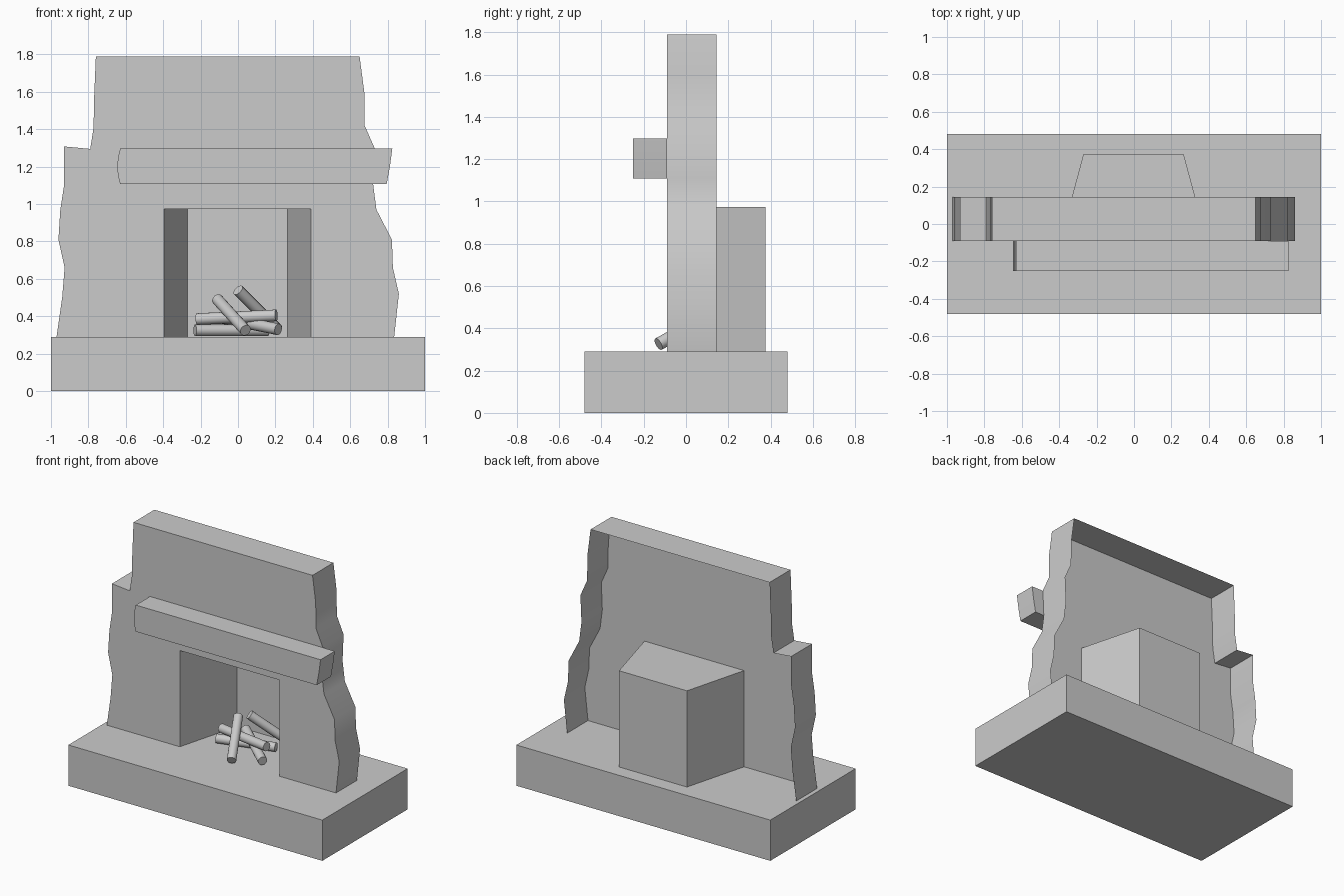
import bpy
from mathutils import Vector

if "Cube" in bpy.data.objects:
    bpy.data.objects.remove(bpy.data.objects["Cube"])

FRONT, BACK = -0.09, 0.145       # depth of the chimney shell
FLOOR, LINTEL = 0.29, 0.975      # bottom and top of the fire opening


def make(name, verts, faces):
    me = bpy.data.meshes.new(name)
    me.from_pydata(verts, [], faces)
    me.update()
    ob = bpy.data.objects.new(name, me)
    bpy.context.collection.objects.link(ob)
    return ob


def smooth(ob, angle=0.5):
    bpy.ops.object.select_all(action='DESELECT')
    ob.select_set(True)
    bpy.context.view_layer.objects.active = ob
    bpy.ops.object.shade_smooth_by_angle(angle=angle)


# hearth slab
bpy.ops.mesh.primitive_cube_add(size=1, location=(0, 0, FLOOR / 2))
hearth = bpy.context.object
hearth.name = "hearth"
hearth.scale = (2, 0.96, FLOOR)

# chimney breast: front face with a notch for the fire, rim running back, open behind
outline = [(-0.97, 0.29), (-0.94, 0.5), (-0.927, 0.66), (-0.96, 0.81), (-0.95, 0.97),
           (-0.93, 1.1), (-0.93, 1.308), (-0.79, 1.295), (-0.772, 1.41), (-0.77, 1.55),
           (-0.76, 1.79), (0.65, 1.79), (0.675, 1.6), (0.677, 1.42), (0.73, 1.3),
           (0.722, 1.11), (0.74, 0.97), (0.823, 0.81), (0.828, 0.66), (0.86, 0.52),
           (0.835, 0.29)]
notch = [(0.39, FLOOR), (0.39, LINTEL), (-0.395, LINTEL), (-0.395, FLOOR)]
n, m = len(outline), len(outline) + len(notch)
verts = [(x, FRONT, z) for x, z in outline + notch]
verts += [(x, BACK, z) for x, z in outline]
faces = [list(reversed(range(m)))]
faces += [(i, i + 1, m + i + 1, m + i) for i in range(n - 1)]
smooth(make("chimney_breast", verts, faces))

# firebox: tapered recess behind the opening
plan = [(-0.395, FRONT), (-0.27, 0.375), (0.265, 0.375), (0.39, FRONT)]
verts = [(x, y, z) for z in (FLOOR, LINTEL) for x, y in plan]
make("firebox", verts, [(i, i + 4, i + 5, i + 1)[::-1] for i in range(3)] + [(4, 5, 6, 7)])

# mantel beam with a bowed left end and a slanted right end
beam = [(-0.63, 1.108), (-0.641, 1.15), (-0.646, 1.2), (-0.641, 1.25), (-0.63, 1.297),
        (0.825, 1.297), (0.812, 1.2), (0.795, 1.108)]
k = len(beam)
verts = [(x, y, z) for y in (-0.25, FRONT) for x, z in beam]
faces = [list(reversed(range(k))), list(range(k, 2 * k))]
faces += [(i, (i + 1) % k, k + (i + 1) % k, k + i) for i in range(k)]
smooth(make("mantel", verts, faces))

# stack of logs: start point, end point
logs = [((-0.23, 0.09, 0.325), (0.16, 0.2, 0.325)),
        ((0.205, 0.03, 0.405), (-0.22, 0.13, 0.385)),
        ((0.04, -0.13, 0.325), (-0.11, 0.16, 0.49)),
        ((0.0, 0.13, 0.54), (0.21, 0.3, 0.33)),
        ((0.215, -0.03, 0.33), (-0.08, 0.2, 0.39))]
for i, (a, b) in enumerate(logs):
    a, b = Vector(a), Vector(b)
    bpy.ops.mesh.primitive_cylinder_add(
        vertices=16, radius=0.031, depth=(b - a).length, location=(a + b) / 2,
        rotation=(b - a).to_track_quat('Z', 'Y').to_euler())
    log = bpy.context.object
    log.name = f"log_{i + 1}"
    smooth(log)
